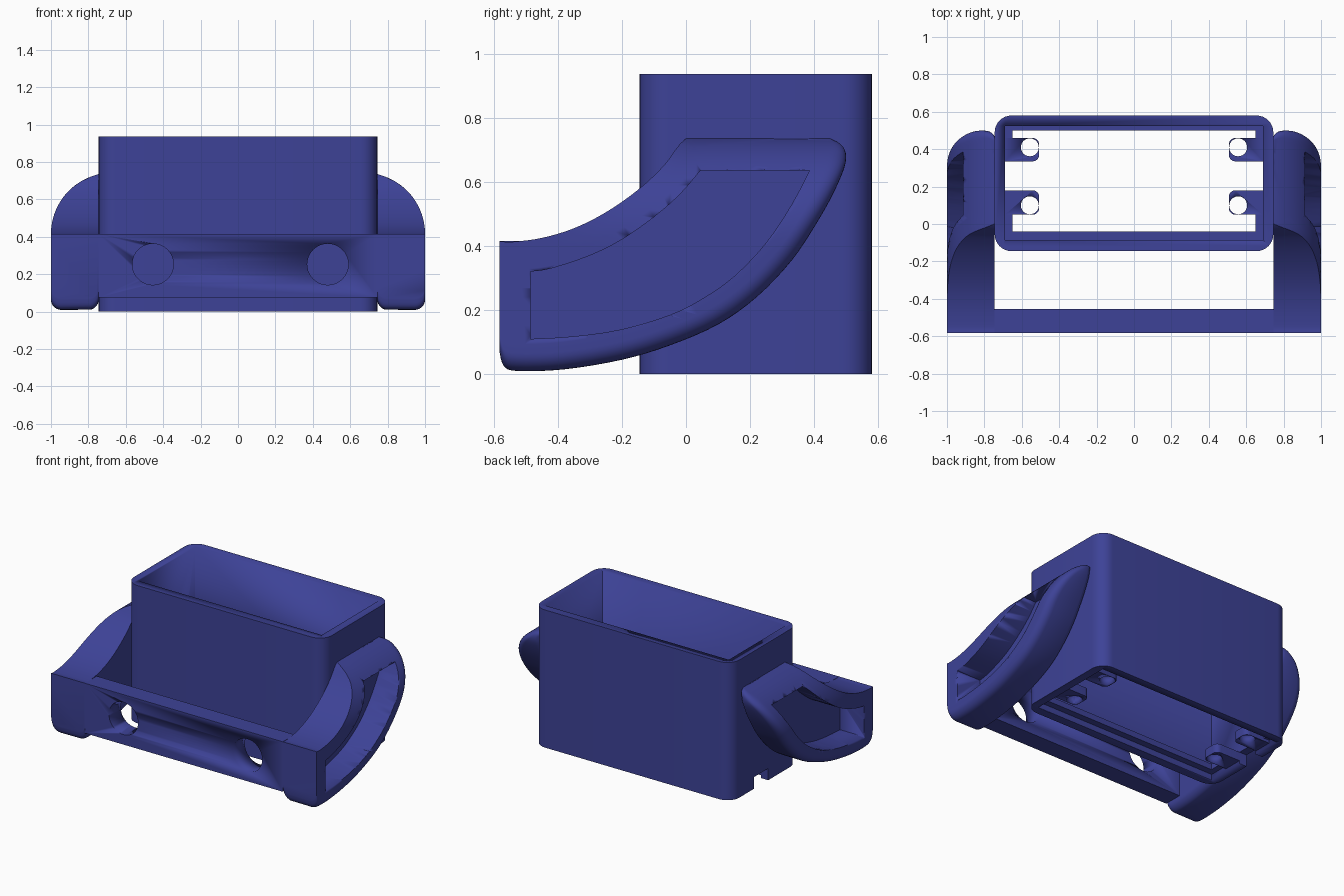
import bpy, bmesh, math
from mathutils import Vector

if "Cube" in bpy.data.objects:
    bpy.data.objects.remove(bpy.data.objects["Cube"])

blue = bpy.data.materials.new("navy_blue")
blue.diffuse_color = (0.047, 0.055, 0.31, 1)
blue.use_nodes = True
blue.node_tree.nodes["Principled BSDF"].inputs["Base Color"].default_value = blue.diffuse_color


def finish(name, bm, smooth=True):
    bmesh.ops.recalc_face_normals(bm, faces=bm.faces)
    me = bpy.data.meshes.new(name)
    bm.to_mesh(me)
    bm.free()
    me.materials.append(blue)
    ob = bpy.data.objects.new(name, me)
    bpy.context.collection.objects.link(ob)
    if smooth:
        bpy.ops.object.select_all(action='DESELECT')
        bpy.context.view_layer.objects.active = ob
        ob.select_set(True)
        bpy.ops.object.shade_smooth_by_angle(angle=math.radians(35))
    return ob


def prism(name, pts, lo, hi, axis='z'):
    """Extrude a 2D outline along an axis."""
    place = {'z': lambda a, b, h: (a, b, h),
             'x': lambda a, b, h: (h, a, b),
             'y': lambda a, b, h: (a, h, b)}[axis]
    bm = bmesh.new()
    rings = [[bm.verts.new(place(a, b, h)) for a, b in pts] for h in (lo, hi)]
    n = len(pts)
    for i in range(n):
        j = (i + 1) % n
        bm.faces.new((rings[0][i], rings[0][j], rings[1][j], rings[1][i]))
    bm.faces.new(rings[0])
    bm.faces.new(rings[1])
    return finish(name, bm)


def rect(x0, x1, y0, y1, r=(0, 0, 0, 0), seg=8):
    """Rectangle with a radius per corner: +x+y, -x+y, -x-y, +x-y."""
    pts = []
    corners = ((x1, y1, -1, -1), (x0, y1, 1, -1), (x0, y0, 1, 1), (x1, y0, -1, 1))
    for k, (cx, cy, sx, sy) in enumerate(corners):
        if not r[k]:
            pts.append((cx, cy))
            continue
        for i in range(seg + 1):
            a = math.pi / 2 * (k + i / seg)
            pts.append((cx + r[k] * (sx + math.cos(a)), cy + r[k] * (sy + math.sin(a))))
    return pts


def circle(cx, cy, r, n=32):
    return [(cx + r * math.cos(2 * math.pi * i / n), cy + r * math.sin(2 * math.pi * i / n))
            for i in range(n)]


def cut(ob, *cutters):
    for c in cutters:
        m = ob.modifiers.new("cut", 'BOOLEAN')
        m.operation, m.solver, m.object = 'DIFFERENCE', 'EXACT', c
        c.hide_render = True
        c.hide_set(True)


def mirror(ob, x=True):
    m = ob.modifiers.new("mirror", 'MIRROR')
    m.use_axis[0] = x
    m.use_mirror_merge = False


def spline(pts, sub):
    """Catmull-Rom through control points."""
    v = [Vector(p) for p in pts]
    v = [v[0]] + v + [v[-1]]
    out = []
    for i in range(1, len(v) - 2):
        a, b, c, d = v[i - 1:i + 3]
        for k in range(sub):
            t = k / sub
            out.append(0.5 * (2 * b + (c - a) * t + (2 * a - 5 * b + 4 * c - d) * t * t
                              + (3 * b - a - 3 * c + d) * t ** 3))
    return out + [v[-1]]


# Open box shell with a wire notch in one side
box = prism("box_shell", rect(-.745, .745, -.145, .58, (.09,) * 4), 0, .937)
cut(box, prism("box_cavity_cutter", rect(-.69, .69, -.085, .525), -.1, 1.1),
    prism("notch_cutter", rect(-.8, -.6, .18, .33), -.05, .08))

# Raised lip inside the bottom opening
Z0, Z1 = .04, .08
prism("front_lip", rect(-.69, .69, -.085, -.04), Z0, Z1)
prism("back_lip", rect(-.69, .69, .50, .525), Z0, Z1)
for nm, y0, y1 in (("front_side_lip", -.04, .05), ("back_side_lip", .46, .50)):
    mirror(prism(nm, rect(.65, .69, y0, y1), Z0, Z1))

# Screw tabs with holes
for nm, y0, y1, hy, rr in (("front_tab", .05, .18, .10, (0, .035, .035, 0)),
                           ("back_tab", .335, .46, .41, (0, .035, .035, 0))):
    tab = prism(nm, rect(.507, .69, y0, y1, rr), Z0 - .02, Z1)
    cut(tab, prism(nm + "_hole_cutter", circle(.557, hy, .048), -.1, .2))
    mirror(tab)

# Front bar with two round holes
bar = prism("front_bar", rect(-.745, .745, -.582, -.455), .075, .415)
cut(bar, *[prism("bar_hole_cutter", circle(x, .253, .11, 40), -.8, -.3, 'y')
           for x in (-.455, .48)])

# Curved side arm: lofted between an upper and a lower path (y, z)
upper = [(-.582, .415), (-.575, .414), (-.54, .413), (-.45, .425), (-.35, .455),
         (-.25, .505), (-.15, .575), (-.07, .65), (0, .735), (.08, .735),
         (.16, .735), (.22, .735), (.27, .735), (.30, .735)]
lower = [(-.582, .07), (-.568, .025), (-.525, .01), (-.38, .015), (-.20, .045),
         (-.05, .09), (.10, .155), (.22, .24), (.33, .355), (.41, .475),
         (.465, .575), (.498, .66), (.49, .71), (.45, .735)]
X0 = .745


def outer_x(z):
    """Side is upright below, then rounds over toward the box."""
    h = max(0, z - .415)
    return max(X0 + .003, .673 + math.sqrt(max(0, .327 ** 2 - h * h)))


def section(t, b):
    t = Vector((t.x, min(t.y, .735)))
    b = Vector((b.x, min(b.y, .735)))
    length = (b - t).length
    d = (b - t) / length
    r = min(.055, .45 * (outer_x(b.y) - X0), .4 * length)
    pts = [(X0, *t)]
    for i in range(13):
        p = t + d * (length - r) * i / 12
        pts.append((outer_x(p.y), *p))
    for side in (1, -1):
        for i in range(1, 8):
            a = math.pi / 2 * (i / 7 if side > 0 else 1 - i / 7)
            p = t + d * (length - r + r * math.sin(a))
            off = r - r * math.cos(a)
            pts.append((outer_x(p.y) - off if side > 0 else X0 + off, *p))
    return pts


bm = bmesh.new()
rings = [[bm.verts.new(p) for p in section(t, b)]
         for t, b in zip(spline(upper, 4), spline(lower, 4))]
for r0, r1 in zip(rings, rings[1:]):
    for i in range(len(r0)):
        j = (i + 1) % len(r0)
        bm.faces.new((r0[i], r0[j], r1[j], r1[i]))
bm.faces.new(rings[0])
bm.faces.new(rings[-1])
arm = finish("side_arm", bm)

# Blind pocket in the outside of each arm
low_edge = [(.385, .635), (.33, .53), (.25, .41), (.15, .305), (.05, .235),
            (-.05, .185), (-.20, .14), (-.35, .118), (-.485, .11)]
top_edge = [(-.485, .32), (-.42, .33), (-.30, .37), (-.20, .42), (-.10, .49),
            (-.02, .56), (.045, .635)]
pocket = [tuple(p) for p in spline(low_edge, 3) + spline(top_edge, 3)]
cut(arm, prism("pocket_cutter", pocket, .82, 1.2, 'x'))
mirror(arm)
